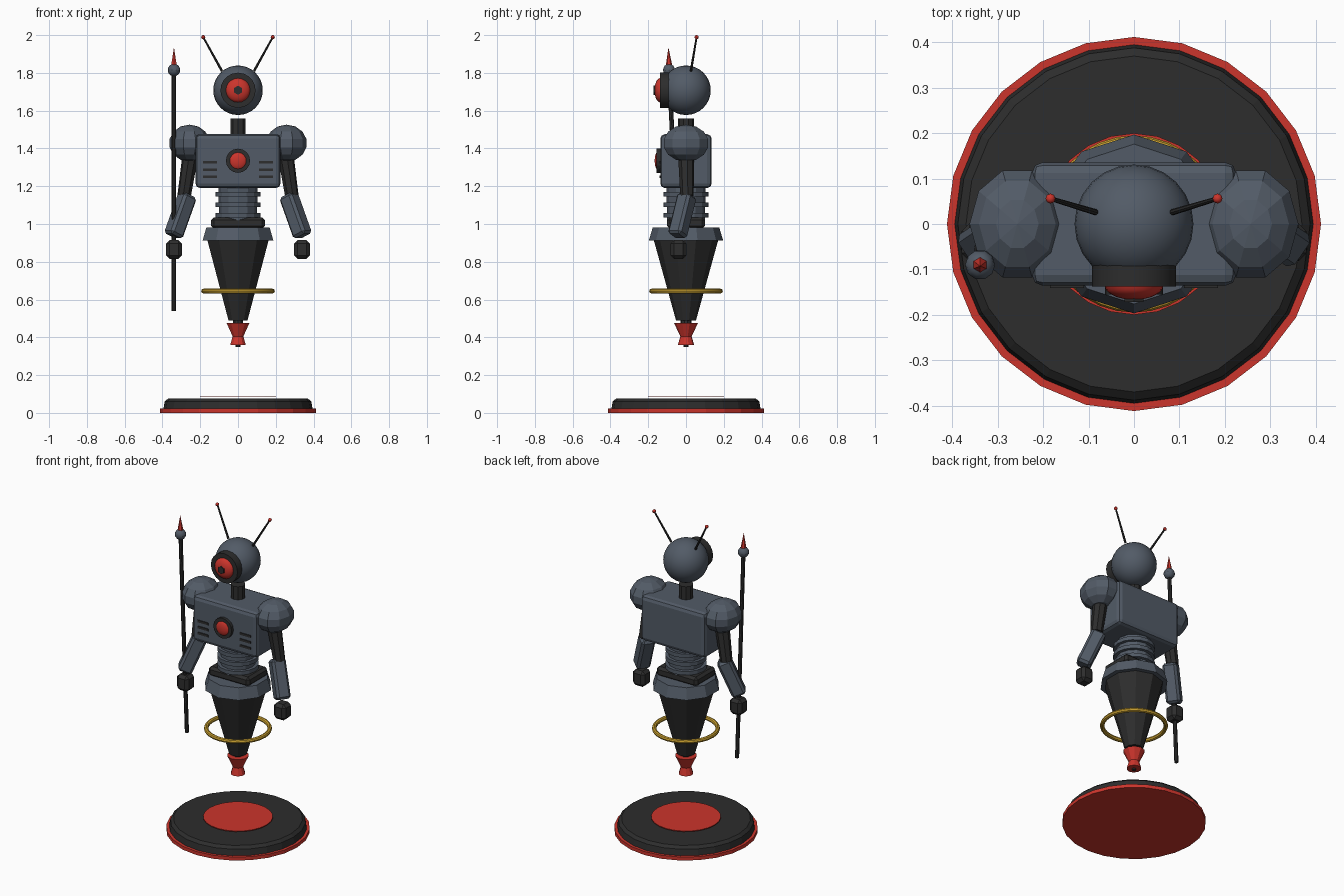
import bpy, bmesh
from math import sin, cos, pi
from mathutils import Vector, Matrix

if "Cube" in bpy.data.objects:
    bpy.data.objects.remove(bpy.data.objects["Cube"], do_unlink=True)


def material(name, r, g, b):
    m = bpy.data.materials.new(name)
    m.use_nodes = True
    m.diffuse_color = (r, g, b, 1)
    m.node_tree.nodes["Principled BSDF"].inputs["Base Color"].default_value = (r, g, b, 1)
    return m


slate = material("slate metal", .085, .105, .135)
dark = material("dark metal", .026, .026, .026)
red = material("red glow", .6, .035, .025)
gold = material("gold", .6, .36, .03)


def finish(name, bm, mat, place=Matrix(), smooth=False):
    bmesh.ops.transform(bm, matrix=place, verts=bm.verts)
    bmesh.ops.recalc_face_normals(bm, faces=bm.faces)
    mesh = bpy.data.meshes.new(name)
    bm.to_mesh(mesh)
    bm.free()
    mesh.materials.append(mat)
    ob = bpy.data.objects.new(name, mesh)
    bpy.context.collection.objects.link(ob)
    if smooth:
        bpy.ops.object.select_all(action='DESELECT')
        ob.select_set(True)
        bpy.context.view_layer.objects.active = ob
        bpy.ops.object.shade_smooth_by_angle(angle=.6)
    return ob


def lathe(name, profile, mat, sides=10, place=Matrix(), smooth=False):
    """Turn (radius, height) points around z, with capped ends."""
    bm = bmesh.new()
    rings = []
    for r, z in profile:
        if r < .0001:
            rings.append([bm.verts.new((0, 0, z))] * sides)
        else:
            turn = [pi / 2 + 2 * pi * i / sides for i in range(sides)]
            rings.append([bm.verts.new((r * cos(t), r * sin(t), z)) for t in turn])
    for a, b in zip(rings, rings[1:]):
        for i in range(sides):
            j = (i + 1) % sides
            bm.faces.new(list(dict.fromkeys((a[i], a[j], b[j], b[i]))))
    for ring, point in ((rings[0], profile[0]), (rings[-1], profile[-1])):
        if point[0] > .0001:
            bm.faces.new(ring)
    return finish(name, bm, mat, place, smooth)


def along(a, b):
    """Placement that runs local z from a towards b."""
    a, b = Vector(a), Vector(b)
    return Matrix.Translation(a) @ (b - a).to_track_quat('Z', 'Y').to_matrix().to_4x4()


def rod(name, a, b, r1, r2, mat, sides=8):
    length = (Vector(b) - Vector(a)).length
    return lathe(name, [(r1, 0), (r2, length)], mat, sides, along(a, b), smooth=sides > 8)


def box(name, size, mat, place, bevel=0, segments=1):
    bm = bmesh.new()
    bmesh.ops.create_cube(bm, size=1)
    bmesh.ops.scale(bm, vec=size, verts=bm.verts)
    if bevel:
        bmesh.ops.bevel(bm, geom=bm.edges[:], offset=bevel, segments=segments,
                        profile=.5, affect='EDGES')
    return finish(name, bm, mat, place)


def ball(name, centre, size, mat, sides=16, rings=8, smooth=True):
    bm = bmesh.new()
    bmesh.ops.create_uvsphere(bm, u_segments=sides, v_segments=rings, radius=1)
    place = Matrix.Translation(centre) @ Matrix.Diagonal((*size, 1))
    return finish(name, bm, mat, place @ Matrix.Rotation(pi / 2, 4, 'Z'), smooth)


def facing(y, z):
    """Placement whose local z points out of the front."""
    return Matrix.Translation((0, y, z)) @ Matrix.Rotation(pi / 2, 4, 'X')


def dome(radius, depth, steps=5):
    return [(radius * cos(pi / 2 * i / steps), depth * sin(pi / 2 * i / steps))
            for i in range(steps + 1)]


def at(x, y, z):
    return Matrix.Translation((x, y, z))


# Display base
lathe("base_rim", [(.412, 0), (.412, .022)], red, 24)
lathe("base_plate", [(.395, .022), (.388, .06), (.37, .076)], dark, 24)
lathe("base_light", [(.2, .083), (.2, .088)], red, 24)

# Thruster and lower body
lathe("nozzle", [(.043, .36), (.03, .405), (.063, .475)], red, 10)
lathe("nozzle_core", [(.012, .35), (.012, .365)], dark, 8)
lathe("nozzle_joint", [(.028, .47), (.028, .5)], dark, 10)
lathe("lower_cone", [(.053, .49), (.172, .92)], dark, 10)
lathe("belt", [(.197, .912), (.176, .982)], slate, 10)

# Floating hoop
ring = [(.182 + .013 * cos(2 * pi * i / 8), .645 + .013 * sin(2 * pi * i / 8))
        for i in range(8)]
bm = bmesh.new()
loops = [[bm.verts.new((r * cos(t * pi / 16), r * sin(t * pi / 16), z)) for r, z in ring]
         for t in range(32)]
for k in range(32):
    a, b = loops[k], loops[(k + 1) % 32]
    for i in range(8):
        j = (i + 1) % 8
        bm.faces.new((a[i], a[j], b[j], b[i]))
finish("hoop", bm, gold, smooth=True)

# Waist
box("hip_block", (.285, .2, .06), dark, at(0, 0, 1.005), .015)
lathe("waist", [(.1, 1.0), (.104, 1.2)], slate, 12)
for z in (1.047, 1.102, 1.157):
    lathe("waist_ring", [(.12, z - .012), (.12, z + .012)], slate, 16)

# Chest
box("chest", (.45, .272, .285), slate, at(0, 0, 1.333), .024, 2)
lathe("core_bezel", [(.064, 0), (.064, .025)], dark, 16, facing(-.13, 1.335))
lathe("core_light", dome(.048, .018), red, 16, facing(-.148, 1.335), True)
for side in (-1, 1):
    for z in (1.25, 1.288, 1.326):
        box("chest_vent", (.075, .012, .014), dark, at(.148 * side, -.135, z))

# Neck and head
lathe("neck", [(.043, 1.46), (.043, 1.558)], dark, 10)
ball("head", (0, 0, 1.708), (.131, .131, .131), slate, 24, 16)
lathe("eye_housing", [(.093, 0), (.093, .055)], dark, 20, facing(-.083, 1.708), True)
lathe("eye_lens", dome(.065, .032), red, 20, facing(-.135, 1.708), True)
lathe("pupil", [(.024, 0), (.024, .015)], dark, 6, facing(-.157, 1.708))

for side, label in ((-1, "right"), (1, "left")):
    # Antennae
    tip = (.184 * side, .056, 1.989)
    rod(label + "_antenna", (.085 * side, .026, 1.81), tip, .007, .005, dark)
    ball(label + "_antenna_tip", tip, (.011, .011, .011), red, 8, 6)
    # Arms
    ball(label + "_shoulder", (.257 * side, 0, 1.428), (.108, .127, .098), slate, 10, 7, False)
    elbow = (.285 * side, .005, 1.15)
    rod(label + "_upper_arm", (.25 * side, 0, 1.38), elbow, .043, .036, dark)
    middle = Vector((.305 * side, -.02, 1.045))
    box(label + "_forearm", (.085, .085, .235), slate,
        along(middle, middle + Vector((-.08 * side, .055, .225))), .014)
    box(label + "_hand", (.083, .083, .1), dark, at(.339 * side, -.04, .865), .018)

# Staff held in the right hand
foot, top = (-.339, -.026, .54), (-.339, -.09, 1.815)
rod("staff", foot, top, .012, .012, dark)
ball("staff_knob", top, (.033, .033, .033), slate, 10, 8)
rod("staff_spike", (-.339, -.09, 1.84), (-.339, -.093, 1.935), .017, .0001, red, 6)
